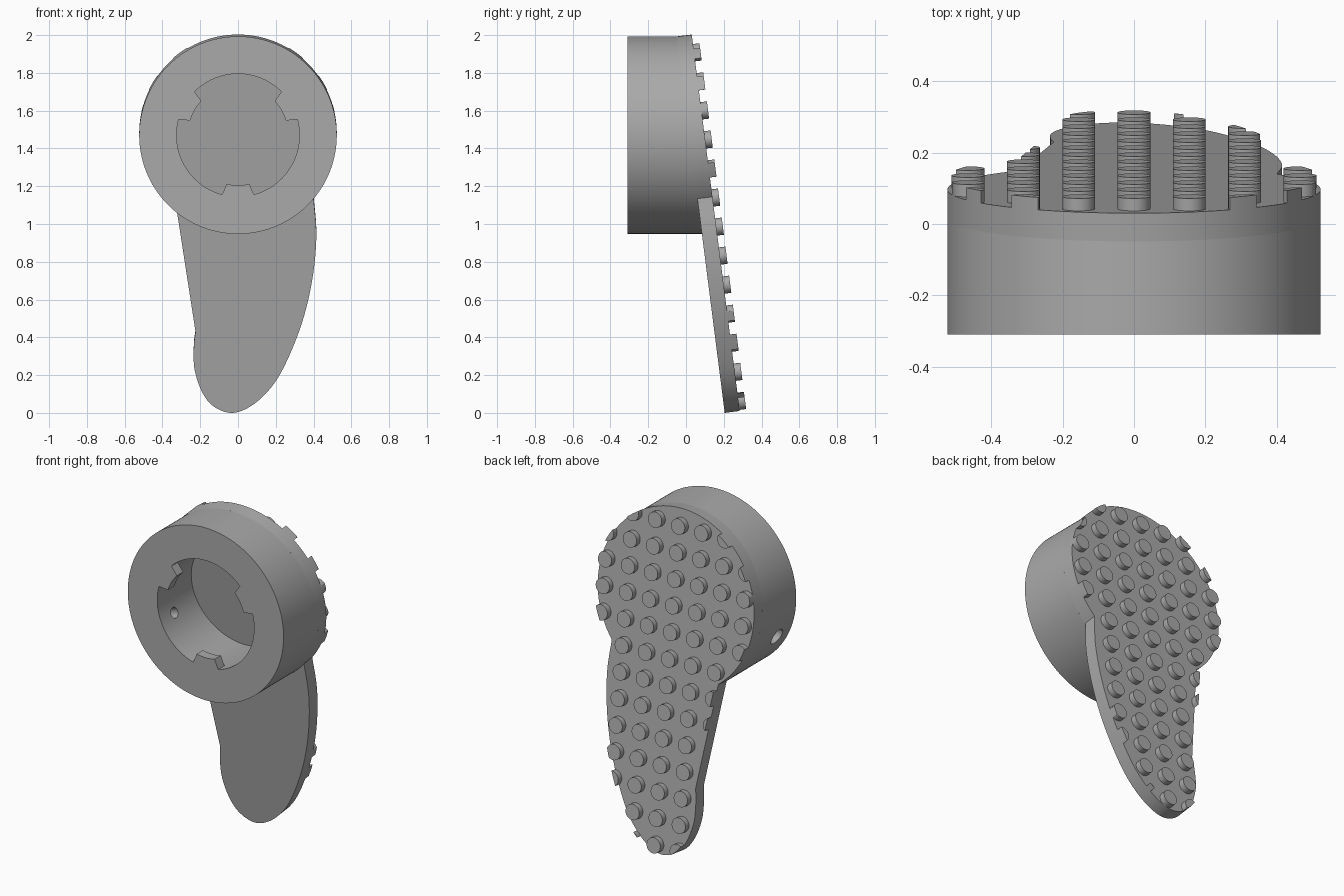
import bpy, bmesh
from math import sin, cos, atan, radians, pi
from mathutils import Matrix, Vector

if "Cube" in bpy.data.objects:
    bpy.data.objects.remove(bpy.data.objects["Cube"])

TILT = atan(0.1275)
CZ, R, BORE, KEY = 1.47, 0.523, 0.325, 0.265
FRONT, LIP, THICK = -0.31, -0.25, 0.08
PITCH = 0.155

grey = bpy.data.materials.new("grey_plastic")
grey.use_nodes = True
grey.diffuse_color = (0.4, 0.4, 0.4, 1)
grey.node_tree.nodes["Principled BSDF"].inputs["Base Color"].default_value = (0.4, 0.4, 0.4, 1)

# Tilted plate frame: u across, v up the plate, n out of its back
PLATE = Matrix(((1, 0, 0, 0),
                (0, -sin(TILT), cos(TILT), 0.205),
                (0, cos(TILT), sin(TILT), 0),
                (0, 0, 0, 1)))


def finish(name, bm):
    bmesh.ops.recalc_face_normals(bm, faces=bm.faces)
    mesh = bpy.data.meshes.new(name)
    bm.to_mesh(mesh)
    bm.free()
    mesh.materials.append(grey)
    obj = bpy.data.objects.new(name, mesh)
    bpy.context.collection.objects.link(obj)
    return obj


def select(obj):
    bpy.ops.object.select_all(action="DESELECT")
    obj.select_set(True)
    bpy.context.view_layer.objects.active = obj


def smooth(obj):
    select(obj)
    bpy.ops.object.shade_smooth_by_angle(angle=radians(30))


def boolean(obj, cutter, operation):
    select(obj)
    mod = obj.modifiers.new("cut", "BOOLEAN")
    mod.object, mod.operation, mod.solver = cutter, operation, "EXACT"
    bpy.ops.object.modifier_apply(modifier=mod.name)
    bpy.data.objects.remove(cutter)


def outline():
    """Round head flowing into a tapering tail, in x and z."""
    pts = [Vector((R * cos(radians(a)), CZ + R * sin(radians(a)))) for a in range(-40, 233, 2)]
    pts.append(Vector((-0.225, 0.43)))
    tail = [Vector(p) for p in ((-0.225, 0.43), (-0.234, 0.35), (-0.23, 0.23), (-0.19, 0.11),
                                (-0.13, 0.035), (-0.04, 0), (0.05, 0.025), (0.14, 0.095),
                                (0.22, 0.2), (0.3, 0.37), (0.36, 0.55), (0.4, 0.75),
                                (0.415, 0.95), (0.4, 1.134))]
    ends = [tail[0]] + tail + [tail[-1]]
    for a, b, c, d in zip(ends, ends[1:], ends[2:], ends[3:]):
        for i in range(1, 7):
            t = i / 6
            pts.append(b + (c - a) * t / 2 + (2 * a - 5 * b + 4 * c - d) * t * t / 2
                       + (3 * b - a - 3 * c + d) * t ** 3 / 2)
    return pts[:-1]


def prism(name, low, high):
    bm = bmesh.new()
    loops = [[bm.verts.new(PLATE @ Vector((p.x, p.y / cos(TILT), n))) for p in outline()]
             for n in (low, high)]
    for loop in loops:
        bm.faces.new(loop)
    for i in range(len(loops[0])):
        bm.faces.new((loops[0][i - 1], loops[0][i], loops[1][i], loops[1][i - 1]))
    return finish(name, bm)


# Back plate
smooth(prism("back_plate", 0, THICK))

# Hollow head with three keys inside its front rim
angles = range(1, 360, 2)


def round_bore(a):
    return BORE


def keyed_bore(a):
    return KEY if abs((a - 30) % 120 - 60) > 46 else BORE


def ring(bm, radius, y=None):
    verts = []
    for a in angles:
        r = radius(a)
        x, z = r * cos(radians(a)), CZ + r * sin(radians(a))
        back = 0.206 - z * 0.1275
        verts.append(bm.verts.new((x, back if y is None else y, z)))
    return verts


bm = bmesh.new()
rings = [ring(bm, lambda a: R, FRONT), ring(bm, lambda a: R), ring(bm, round_bore),
         ring(bm, round_bore, LIP), ring(bm, keyed_bore, LIP), ring(bm, keyed_bore, FRONT)]
for k in range(len(rings)):
    a, b = rings[k - 1], rings[k]
    for i in range(len(a)):
        bm.faces.new((a[i - 1], a[i], b[i], b[i - 1]))
bmesh.ops.remove_doubles(bm, verts=bm.verts, dist=1e-5)
head = finish("head_ring", bm)

# Tapered screw hole through the head's side wall
bm = bmesh.new()
direction = Vector((-cos(radians(22)), 0, -sin(radians(22))))
turn = direction.to_track_quat("Z", "Y").to_matrix().to_4x4()
place = Matrix.Translation(Vector((0, -0.18, CZ)) + direction * 0.425) @ turn
bmesh.ops.create_cone(bm, cap_ends=True, segments=32, radius1=0.026, radius2=0.055,
                      depth=0.3, matrix=place)
boolean(head, finish("hole_cutter", bm), "DIFFERENCE")
smooth(head)

# Grip studs on a square grid, trimmed to the plate outline
bm = bmesh.new()
for col in range(-3, 4):
    for row in range(13):
        spot = Matrix.Translation((col * PITCH, 1.912 - row * PITCH, THICK + 0.0125))
        bmesh.ops.create_cone(bm, cap_ends=True, segments=32, radius1=0.046, radius2=0.046,
                              depth=0.045, matrix=PLATE @ spot)
studs = finish("grip_studs", bm)
boolean(studs, prism("stud_trimmer", 0, 0.2), "INTERSECT")
smooth(studs)
